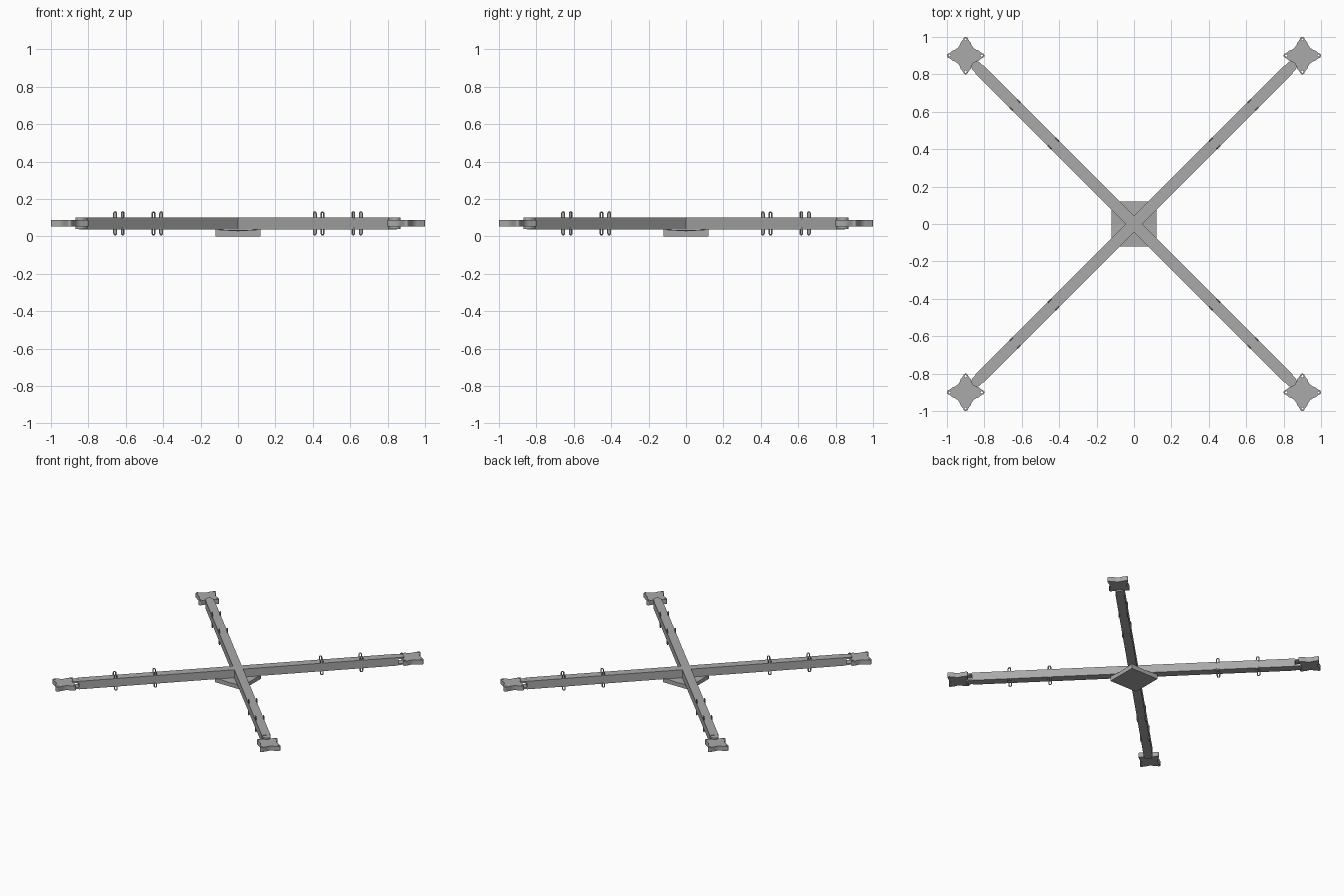
import bpy, bmesh, math
from mathutils import Vector, Matrix

cube = bpy.data.objects.get("Cube")
if cube:
    bpy.data.objects.remove(cube, do_unlink=True)

grey = bpy.data.materials.new("mid_grey")
grey.use_nodes = True
colour = (0.4, 0.4, 0.4, 1)
grey.diffuse_color = colour
grey.node_tree.nodes["Principled BSDF"].inputs["Base Color"].default_value = colour

MID = 0.07           # height of the beam axis
HALF = 0.032         # half width of a beam
KNUCKLE = 1.19       # distance from the centre to each beam end
FOOT = 0.9 * math.sqrt(2)


def finish(name, bm, matrix=None, smooth=False):
    bmesh.ops.recalc_face_normals(bm, faces=bm.faces)
    mesh = bpy.data.meshes.new(name)
    bm.to_mesh(mesh)
    bm.free()
    mesh.materials.append(grey)
    obj = bpy.data.objects.new(name, mesh)
    bpy.context.collection.objects.link(obj)
    if matrix:
        obj.matrix_world = matrix
    if smooth:
        bpy.ops.object.select_all(action='DESELECT')
        obj.select_set(True)
        bpy.context.view_layer.objects.active = obj
        bpy.ops.object.shade_smooth_by_angle(angle=math.radians(35))
    return obj


def prism(outline, z0, z1, bm=None):
    """Extrude a flat outline between two heights."""
    bm = bm or bmesh.new()
    face = bm.faces.new([bm.verts.new((x, y, z0)) for x, y in outline])
    new = bmesh.ops.extrude_face_region(bm, geom=[face])["geom"]
    bmesh.ops.translate(bm, vec=(0, 0, z1 - z0),
                        verts=[v for v in new if isinstance(v, bmesh.types.BMVert)])
    return bm


def arc(cx, cy, r, a0, a1, n):
    steps = [math.radians(a0 + (a1 - a0) * i / n) for i in range(n + 1)]
    return [(cx + r * math.cos(a), cy + r * math.sin(a)) for a in steps]


def star_outline():
    """Four rounded arms joined by concave curves."""
    points = []
    for k in range(4):
        turn = Matrix.Rotation(k * math.pi / 2, 2)
        tip = arc(0.087, 0, 0.013, -90, 90, 8)
        hollow = arc(0.083, 0.083, 0.058, 258, 192, 8)
        points += [tuple(turn @ Vector(p)) for p in tip + hollow]
    return points


# Base plate, its top edges dipping midway between the beams
bm = prism([(x * 0.12, y * 0.12) for x, y in
            [(-1, -1), (0, -1), (1, -1), (1, 0), (1, 1), (0, 1), (-1, 1), (-1, 0)]], 0, 0.03)
for v in bm.verts:
    if v.co.z > 0.02 and abs(v.co.x * v.co.y) > 0.01:
        v.co.z = 0.037
top = [f for f in bm.faces if f.calc_center_median().z > 0.025]
bmesh.ops.poke(bm, faces=top)
finish("base_plate", bm)

# Two beams crossing at the centre
for name, angle in (("beam_a", 45), ("beam_b", 135)):
    end = KNUCKLE - 0.02
    finish(name, prism([(-end, -HALF), (end, -HALF), (end, HALF), (-end, HALF)],
                       MID - HALF, MID + HALF),
           Matrix.Rotation(math.radians(angle), 4, 'Z'))

star = star_outline()
corners = {"back_left": 45, "back_right": 135, "front_right": 225, "front_left": 315}
for corner, degrees in corners.items():
    spin = Matrix.Rotation(math.radians(degrees), 4, 'Z')

    # Forked knuckle holding the star
    tongue = [(KNUCKLE - 0.03, -0.028)] + arc(KNUCKLE, 0, 0.028, -90, 90, 10) + [(KNUCKLE - 0.03, 0.028)]
    bm = prism(tongue, MID - 0.03, MID - 0.018)
    prism(tongue, MID + 0.018, MID + 0.03, bm)
    finish(corner + "_knuckle", bm, spin, True)

    # Star-shaped end with a pin hole in every arm
    centre = spin @ Vector((FOOT, 0, 0))
    foot = finish(corner + "_star", prism(star, MID - 0.018, MID + 0.018),
                  Matrix.Translation(centre))
    bm = bmesh.new()
    for k in range(4):
        a = k * math.pi / 2
        prism(arc(0.086 * math.cos(a), 0.086 * math.sin(a), 0.006, 0, 330, 11), 0, 0.2, bm)
    holes = finish(corner + "_hole_cutter", bm, Matrix.Translation(centre))
    holes.hide_render = True
    holes.hide_set(True)
    cut = foot.modifiers.new("holes", 'BOOLEAN')
    cut.object = holes
    bpy.context.view_layer.objects.active = foot
    bpy.ops.object.modifier_apply(modifier="holes")
    bpy.data.objects.remove(holes, do_unlink=True)
    foot.select_set(True)
    bpy.ops.object.shade_smooth_by_angle(angle=math.radians(35))

    # Rope loops above and below the beam edges
    curve = bpy.data.curves.new(corner + "_loops", 'CURVE')
    curve.dimensions = '3D'
    curve.bevel_depth = 0.004
    curve.bevel_resolution = 2
    curve.use_fill_caps = True
    curve.materials.append(grey)
    for along in (0.61, 0.9):
        for side in (-0.029, 0.029):
            for up in (1, -1):
                path = [(along + 0.009, 0.02)] + arc(along, 0.052, 0.009, 0, 180, 8) + [(along - 0.009, 0.02)]
                spline = curve.splines.new('POLY')
                spline.points.add(len(path) - 1)
                for p, (x, h) in zip(spline.points, path):
                    p.co = (x, side, MID + up * h, 1)
    loops = bpy.data.objects.new(corner + "_loops", curve)
    bpy.context.collection.objects.link(loops)
    loops.matrix_world = spin
